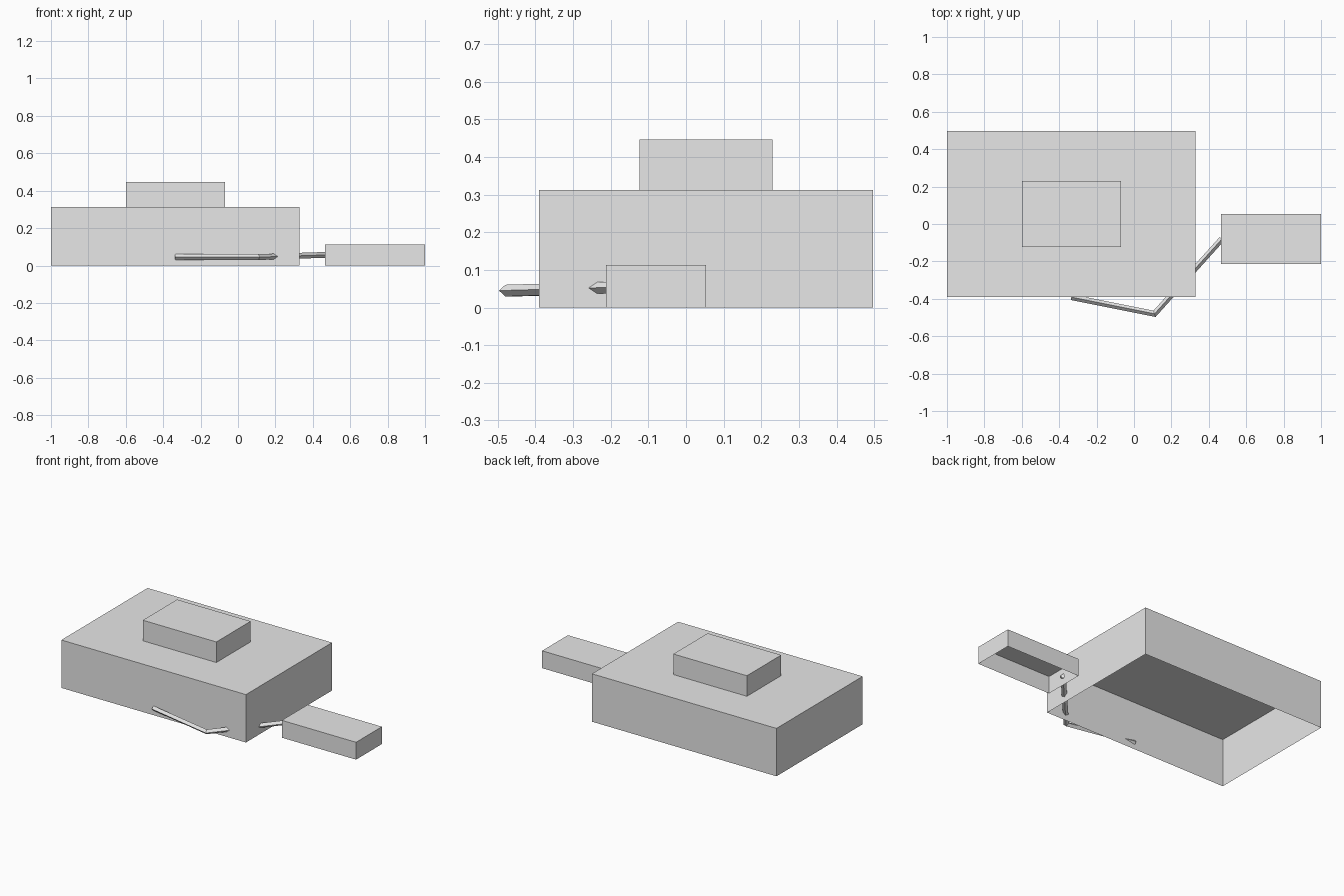
import bpy, bmesh
from mathutils import Vector

if "Cube" in bpy.data.objects:
    bpy.data.objects.remove(bpy.data.objects["Cube"])

grey = bpy.data.materials.new("light_grey")
grey.diffuse_color = (0.8, 0.8, 0.8, 1)
grey.use_nodes = True
grey.node_tree.nodes["Principled BSDF"].inputs["Base Color"].default_value = grey.diffuse_color


def finish(name, bm):
    mesh = bpy.data.meshes.new(name)
    bm.to_mesh(mesh)
    bm.free()
    mesh.materials.append(grey)
    obj = bpy.data.objects.new(name, mesh)
    bpy.context.collection.objects.link(obj)


def open_box(name, low, high):
    """Thin-walled box without a floor."""
    low, high = Vector(low), Vector(high)
    bm = bmesh.new()
    bmesh.ops.create_cube(bm, size=1)
    bm.normal_update()
    floor = [f for f in bm.faces if f.normal.z < -0.5]
    bmesh.ops.delete(bm, geom=floor, context='FACES_ONLY')
    for v in bm.verts:
        v.co = (low + high) / 2 + v.co * (high - low)
    finish(name, bm)


def diamond_rod(name, path, radius):
    """Four-sided rod along a path, mitred at the bends."""
    pts = [Vector(p) for p in path]
    bm = bmesh.new()
    rings = []
    for i, p in enumerate(pts):
        before = (p - pts[i - 1]).normalized() if i else None
        after = (pts[i + 1] - p).normalized() if i < len(pts) - 1 else None
        before, after = before or after, after or before
        along = (before + after).normalized()
        side = along.cross(Vector((0, 0, 1))).normalized()
        up = side.cross(along)
        stretch = 1 / along.dot(after)
        offsets = (side * stretch, up, -side * stretch, -up)
        rings.append([bm.verts.new(p + o * radius) for o in offsets])
    for a, b in zip(rings, rings[1:]):
        for k in range(4):
            n = (k + 1) % 4
            bm.faces.new((a[k], a[n], b[n], b[k]))
    for ring in (rings[0], rings[-1]):
        bm.faces.new(ring)
    bmesh.ops.recalc_face_normals(bm, faces=bm.faces)
    finish(name, bm)


# Large body, raised block on top and small separate box
open_box("main_body", (-1.0, -0.39, 0), (0.33, 0.497, 0.312))
open_box("top_block", (-0.6, -0.123, 0.312), (-0.07, 0.23, 0.446))
open_box("side_box", (0.465, -0.213, 0), (1.0, 0.053, 0.113))

# Bent cable joining the two boxes
diamond_rod("cable", [(-0.335, -0.391, 0.046), (0.11, -0.48, 0.045),
                      (0.47, -0.08, 0.057)], 0.0155)
